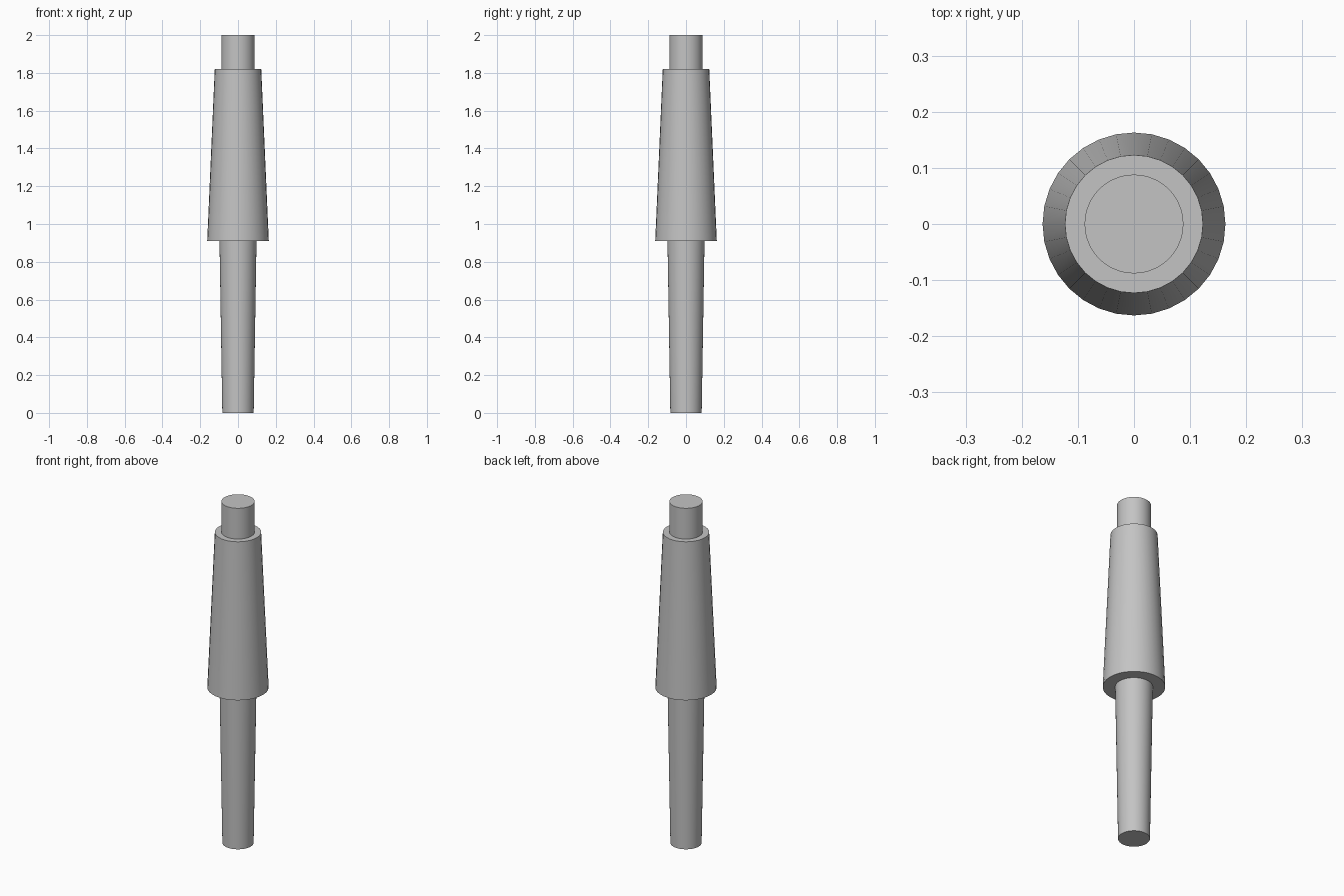
import bpy
import math

cube = bpy.data.objects.get("Cube")
if cube:
    bpy.data.objects.remove(cube, do_unlink=True)

GREY = (0.55, 0.55, 0.55, 1)
steel = bpy.data.materials.new("plain grey")
steel.use_nodes = True
steel.diffuse_color = GREY
steel.node_tree.nodes["Principled BSDF"].inputs["Base Color"].default_value = GREY


def tapered_part(name, z0, z1, r0, r1, sides):
    """Capped round section running from z0 to z1."""
    bpy.ops.mesh.primitive_cone_add(vertices=sides, radius1=r0, radius2=r1,
                                    depth=z1 - z0, location=(0, 0, (z0 + z1) / 2))
    part = bpy.context.object
    part.name = name
    part.data.materials.append(steel)
    bpy.ops.object.shade_smooth_by_angle(angle=math.radians(30))
    return part


# Slim lower shank, wide tapered body, straight top spigot
tapered_part("lower_shank", 0, 0.91, 0.083, 0.098, 64)
tapered_part("tapered_body", 0.91, 1.82, 0.163, 0.123, 32)
tapered_part("top_spigot", 1.82, 2.0, 0.088, 0.088, 64)
